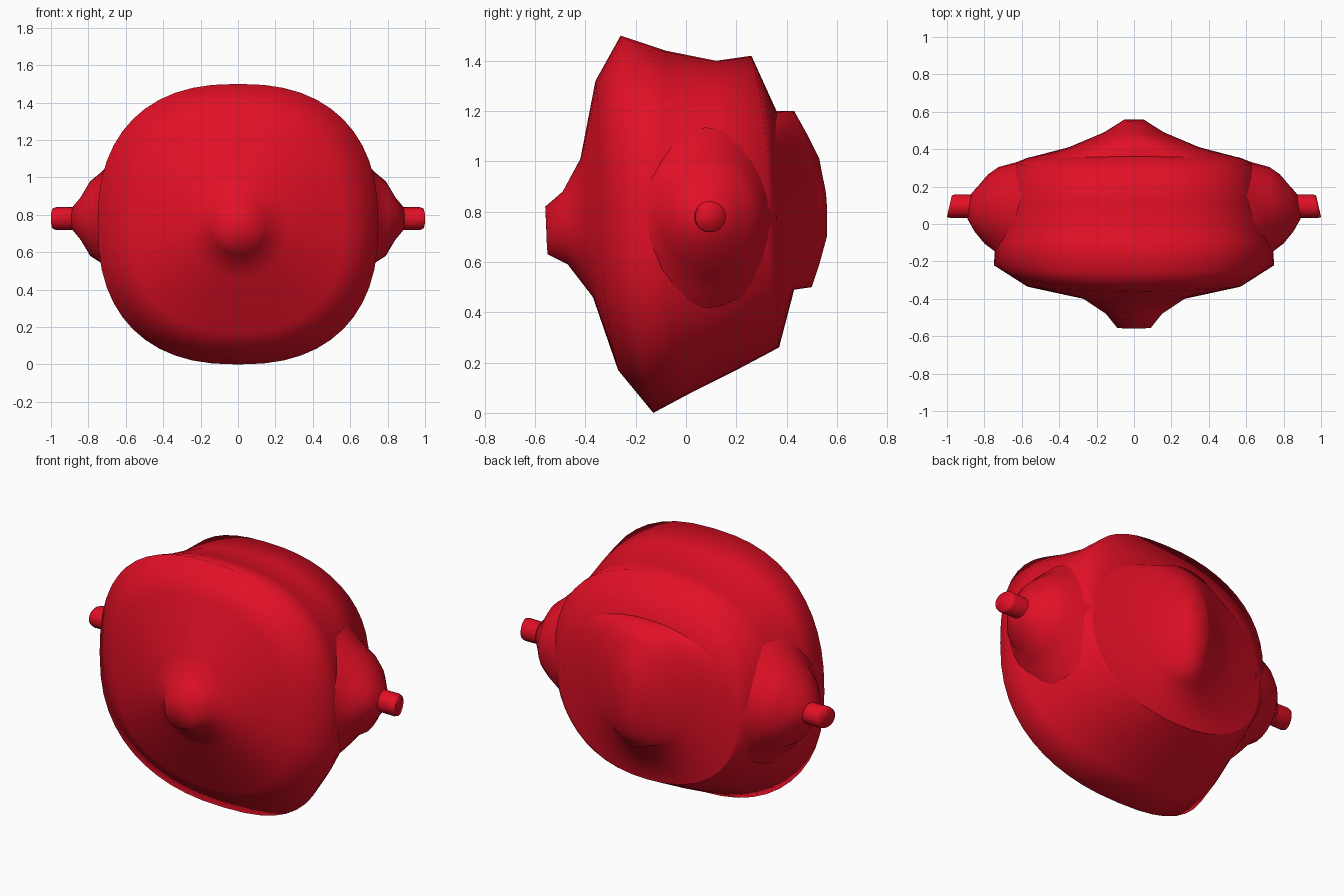
import bpy, bmesh, math
from mathutils import Vector

if "Cube" in bpy.data.objects:
    bpy.data.objects.remove(bpy.data.objects["Cube"], do_unlink=True)

red = bpy.data.materials.new("bright red")
red.use_nodes = True
colour = (0.76, 0.005, 0.019, 1)
red.diffuse_color = colour
red.node_tree.nodes["Principled BSDF"].inputs["Base Color"].default_value = colour


def loft(name, rings, smooth_angle):
    """Skin a row of closed rings and cap both ends."""
    bm = bmesh.new()
    loops = [[bm.verts.new(p) for p in ring] for ring in rings]
    n = len(loops[0])
    for a, b in zip(loops, loops[1:]):
        for i in range(n):
            j = (i + 1) % n
            bm.faces.new((a[i], a[j], b[j], b[i]))
    bm.faces.new(loops[0])
    bm.faces.new(loops[-1])
    bmesh.ops.recalc_face_normals(bm, faces=bm.faces)
    mesh = bpy.data.meshes.new(name)
    bm.to_mesh(mesh)
    bm.free()
    mesh.materials.append(red)
    obj = bpy.data.objects.new(name, mesh)
    bpy.context.collection.objects.link(obj)
    bpy.ops.object.select_all(action='DESELECT')
    obj.select_set(True)
    bpy.context.view_layer.objects.active = obj
    bpy.ops.object.shade_smooth_by_angle(angle=math.radians(smooth_angle))
    return obj


SIDES = 48


def body_ring(y_top, z_top, y_low, z_low, y_side, half_width, power):
    """Rounded square ring, bent so top, bottom and sides sit at their own depth."""
    points = []
    for i in range(SIDES):
        a = math.tau * i / SIDES
        c, s = math.cos(a), math.sin(a)
        x = half_width * math.copysign(abs(c) ** (2 / power), c)
        v = math.copysign(abs(s) ** (2 / power), s)
        z = (z_top + z_low) / 2 + v * (z_top - z_low) / 2
        y = y_side * c * c + (y_top if s > 0 else y_low) * s * s
        points.append(Vector((x, y, z)))
    return points


# Body: nose, front face, rim, waist, back rim, back plate and ridge
body_profile = [
    (-0.56, 0.82, -0.55, 0.63, -0.555, 0.09, 2),
    (-0.49, 0.88, -0.47, 0.59, -0.48, 0.15, 2),
    (-0.42, 1.01, -0.37, 0.46, -0.40, 0.27, 2),
    (-0.36, 1.32, -0.27, 0.17, -0.335, 0.57, 2.3),
    (-0.26, 1.50, -0.13, 0.00, -0.22, 0.75, 2.4),
    (-0.08, 1.44, 0.02, 0.08, -0.10, 0.74, 2.4),
    (0.12, 1.40, 0.20, 0.17, 0.12, 0.68, 2.4),
    (0.26, 1.42, 0.36, 0.255, 0.325, 0.63, 2.35),
    (0.36, 1.20, 0.37, 0.26, 0.35, 0.58, 2.2),
    (0.43, 1.20, 0.43, 0.49, 0.41, 0.35, 2),
    (0.48, 1.11, 0.50, 0.50, 0.49, 0.16, 2),
    (0.53, 1.01, 0.53, 0.59, 0.54, 0.08, 2),
    (0.545, 0.93, 0.56, 0.70, 0.56, 0.05, 2),
]
body = loft("body", [body_ring(*row) for row in body_profile], 80)

# Crisp edge all round the back plate
PLATE_RING = 8
for edge in body.data.edges:
    if all(v // SIDES == PLATE_RING for v in edge.vertices):
        edge.use_edge_sharp = True


def side_ring(x, y, z, ry, rz, tilt, side, sides=24):
    """Ellipse facing sideways, leaning by tilt along y."""
    points = []
    for i in range(sides):
        a = math.tau * i / sides
        dy = ry * math.cos(a)
        points.append(Vector((side * (x - tilt * dy), y + dy, z + rz * math.sin(a))))
    return points


# Side pods with flared skirts, and their round pegs: x, y, z, y radius, z radius, lean
pod_profile = [
    (0.62, 0.08, 0.775, 0.28, 0.36, 0.25),
    (0.685, 0.08, 0.78, 0.25, 0.295, 0.22),
    (0.735, 0.08, 0.785, 0.225, 0.24, 0.05),
    (0.79, 0.08, 0.78, 0.185, 0.20, 0.05),
    (0.84, 0.085, 0.78, 0.125, 0.115, 0.1),
    (0.88, 0.095, 0.78, 0.068, 0.066, 0.15),
]
peg_profile = [
    (0.82, 0.095, 0.78, 0.061, 0.06, 0.2),
    (0.97, 0.095, 0.78, 0.063, 0.062, 0.2),
    (0.987, 0.095, 0.78, 0.058, 0.056, 0.23),
]
for side, word in ((1, "left"), (-1, "right")):
    loft(word + "_pod", [side_ring(*row, side) for row in pod_profile], 75)
    loft(word + "_peg", [side_ring(*row, side) for row in peg_profile], 80)
